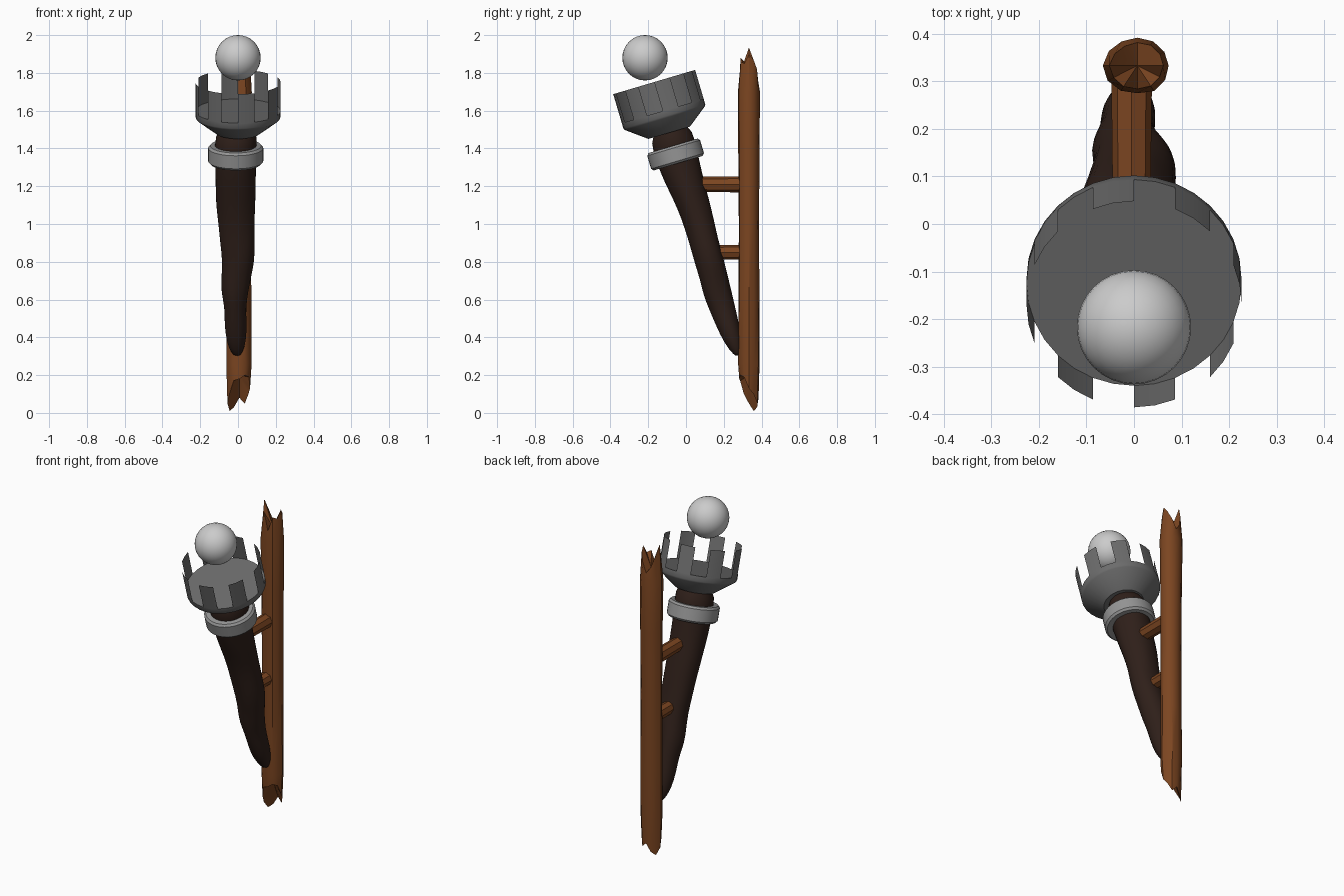
import bpy, bmesh, math, random
from mathutils import Matrix, Vector

if "Cube" in bpy.data.objects:
    bpy.data.objects.remove(bpy.data.objects["Cube"])

random.seed(4)


def material(name, rgb):
    m = bpy.data.materials.new(name)
    m.diffuse_color = (*rgb, 1)
    m.use_nodes = True
    m.node_tree.nodes["Principled BSDF"].inputs["Base Color"].default_value = m.diffuse_color
    return m


WOOD = material("wood", (0.20, 0.06, 0.015))
BARK = material("dark_wood", (0.028, 0.014, 0.010))
IRON = material("iron", (0.15, 0.15, 0.15))
STEEL = material("steel", (0.30, 0.30, 0.30))
# Frame of the leaning torch, origin at the collar
TILT = Matrix.Translation((0, -0.055, 1.368)) @ Matrix.Rotation(math.radians(16.5), 4, 'X')


def finish(name, bm, mat=None, matrix=None, angle=35):
    bmesh.ops.recalc_face_normals(bm, faces=bm.faces)
    me = bpy.data.meshes.new(name)
    bm.to_mesh(me)
    bm.free()
    ob = bpy.data.objects.new(name, me)
    bpy.context.collection.objects.link(ob)
    if matrix:
        ob.matrix_world = matrix
    if mat:
        me.materials.append(mat)
    bpy.ops.object.select_all(action='DESELECT')
    ob.select_set(True)
    bpy.context.view_layer.objects.active = ob
    bpy.ops.object.shade_smooth_by_angle(angle=math.radians(angle))
    return ob


def circle(n, r, z):
    return [Vector((r * math.sin(math.tau * i / n), -r * math.cos(math.tau * i / n), z)) for i in range(n)]


def loft(bm, rings, closed=False, caps=None):
    """Skin the rings; caps holds optional (bottom, top) centre points."""
    vr = [[bm.verts.new(p) for p in ring] for ring in rings]
    n = len(vr[0])
    pairs = list(zip(vr, vr[1:])) + ([(vr[-1], vr[0])] if closed else [])
    for a, b in pairs:
        for i in range(n):
            j = (i + 1) % n
            bm.faces.new((a[i], a[j], b[j], b[i]))
    if caps:
        for ring, c in ((vr[0], caps[0]), (vr[-1], caps[1])):
            cv = bm.verts.new(c)
            for i in range(n):
                bm.faces.new((ring[i], ring[(i + 1) % n], cv))


# Post: rough log with splintered ends
N = 12
bottom = [.13, .10, .05, .08, .03, .01, .05, .10, .17, .18, .20, .19]
top = [1.90, 1.87, 1.82, 1.76, 1.80, 1.87, 1.935, 1.86, 1.88, 1.77, 1.86, 1.85]
levels = [(bottom, .88), (.26, .98), (.6, .96), (1.0, .94), (1.4, .98), (1.7, 1.02), (top, .84)]
wobble = [random.uniform(.95, 1.06) for _ in range(N)]
rings = []
for z, s in levels:
    ring = []
    for i in range(N):
        a = math.tau * i / N
        k = s * wobble[i] * random.uniform(.98, 1.02)
        ring.append((.007 + .067 * k * math.cos(a), .333 + .059 * k * math.sin(a),
                     z[i] if isinstance(z, list) else z))
    rings.append(ring)
bm = bmesh.new()
loft(bm, rings, caps=((.007, .333, .2), (.007, .333, 1.78)))
finish("post", bm, WOOD)

# Shaft: tapering knobbly branch; rows are z, x, y, rx, ry
path = [(.31, -.005, .275, .028, .022), (.38, -.01, .25, .055, .048), (.48, -.012, .215, .06, .06),
        (.56, -.015, .19, .056, .066), (.64, -.018, .165, .073, .072), (.72, -.01, .145, .08, .072),
        (.80, .002, .125, .088, .077), (.90, -.002, .097, .095, .076), (1.0, -.008, .072, .097, .08),
        (1.1, -.012, .04, .106, .085), (1.2, -.015, .003, .11, .095), (1.3, -.015, -.03, .112, .105),
        (1.42, -.013, -.065, .115, .112), (1.5, -.005, -.085, .108, .105)]
rings = []
for i, (z, x, y, rx, ry) in enumerate(path):
    c = Vector((x, y, z))
    ring = []
    for p in circle(16, 1, 0):
        k = random.uniform(.95, 1.04)
        ring.append(c + Vector((p.x * rx * k, p.y * ry * k, p.y * ry * k * .29)))
    rings.append(ring)
bm = bmesh.new()
loft(bm, rings, caps=((-.005, .278, .30), (-.005, -.088, 1.51)))
shaft = finish("shaft", bm, BARK, angle=60)
sub = shaft.modifiers.new("soften", 'SUBSURF')
sub.levels = sub.render_levels = 1

# Pegs joining shaft and post
for name, z, r, y0 in (("upper_peg", 1.21, .043, .06), ("lower_peg", .85, .04, .14)):
    bm = bmesh.new()
    bmesh.ops.create_cone(bm, segments=8, radius1=r, radius2=r * .93, depth=.33 - y0, cap_ends=True)
    finish(name, bm, WOOD, Matrix.Translation((-.005, (y0 + .33) / 2, z)) @ Matrix.Rotation(math.pi / 2, 4, 'X'))

# Collar: bevelled ring round the shaft
section = [(.10, -.048), (.135, -.048), (.146, -.036), (.146, .036), (.135, .048), (.10, .048)]
bm = bmesh.new()
loft(bm, [circle(32, r, z) for r, z in section], closed=True)
finish("collar", bm, STEEL, Matrix.Translation((-.012, 0, 0)) @ TILT)

# Cup: flared bowl with a flat top
bm = bmesh.new()
loft(bm, [circle(32, r, z) for r, z in ((.115, .12), (.22, .20), (.226, .21), (.226, .24))],
     caps=((0, 0, .12), (0, 0, .24)))
finish("cup", bm, IRON, TILT)

# Crown: eight thin upright plates on the rim
bm = bmesh.new()
lo, hi = circle(32, .226, .235), circle(32, .226, .40)
for k in range(0, 32, 4):
    cols = [(bm.verts.new(lo[(k + d) % 32]), bm.verts.new(hi[(k + d) % 32])) for d in range(3)]
    for a, b in zip(cols, cols[1:]):
        bm.faces.new((a[0], b[0], b[1], a[1]))
finish("crown_plates", bm, IRON, TILT)

# Glowing ball above the cup
bm = bmesh.new()
bmesh.ops.create_uvsphere(bm, u_segments=32, v_segments=16, radius=.12)
finish("ball", bm, None, Matrix.Translation((0, -.217, 1.88)))
